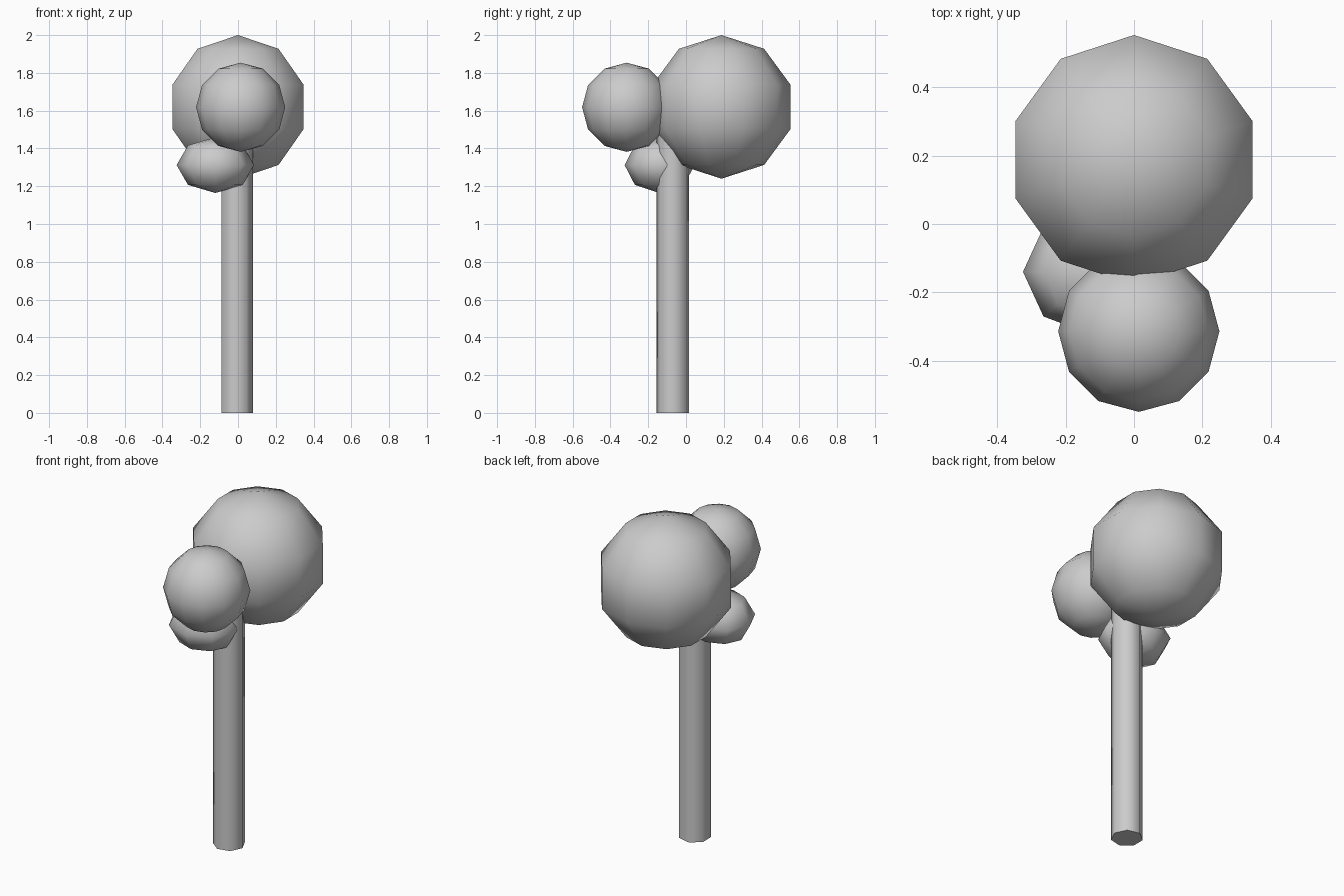
import bpy, bmesh, math
from mathutils import Matrix, Vector

if "Cube" in bpy.data.objects:
    bpy.data.objects.remove(bpy.data.objects["Cube"])


def finish(name, bm, loc):
    me = bpy.data.meshes.new(name)
    bm.to_mesh(me)
    bm.free()
    ob = bpy.data.objects.new(name, me)
    ob.location = loc
    bpy.context.collection.objects.link(ob)
    return ob


def foliage(name, loc, radii, segments, rings):
    """Low-poly, smooth-shaded leaf ball (a vertex meridian lies on +y)."""
    bm = bmesh.new()
    bmesh.ops.create_uvsphere(bm, u_segments=segments, v_segments=rings, radius=1)
    bmesh.ops.scale(bm, vec=Vector(radii), verts=bm.verts)
    for f in bm.faces:
        f.smooth = True
    return finish(name, bm, loc)


# Seven-sided trunk, one corner facing +x, its top buried in the foliage
height = 1.58
bm = bmesh.new()
ring = [bm.verts.new((0.0875 * math.cos(math.tau * i / 7),
                      0.0875 * math.sin(math.tau * i / 7), 0)) for i in range(7)]
base = bm.faces.new(ring)
top = bmesh.ops.extrude_face_region(bm, geom=[base], use_keep_orig=True)["geom"]
bmesh.ops.translate(bm, vec=(0, 0, height),
                    verts=[v for v in top if isinstance(v, bmesh.types.BMVert)])
bmesh.ops.recalc_face_normals(bm, faces=bm.faces)
for f in bm.faces:
    f.smooth = abs(f.normal.z) < 0.5
for e in bm.edges:
    e.smooth = all(f.smooth for f in e.link_faces)
finish("trunk", bm, (-0.009, -0.07, 0))

# Three leaf balls of different size and detail
foliage("large_foliage", (0, 0.188, 1.62), (0.384, 0.384, 0.38), 10, 5)
foliage("medium_foliage", (0.014, -0.314, 1.618), (0.236, 0.236, 0.236), 12, 6)
foliage("small_foliage", (-0.12, -0.14, 1.312), (0.205, 0.185, 0.148), 8, 4)
